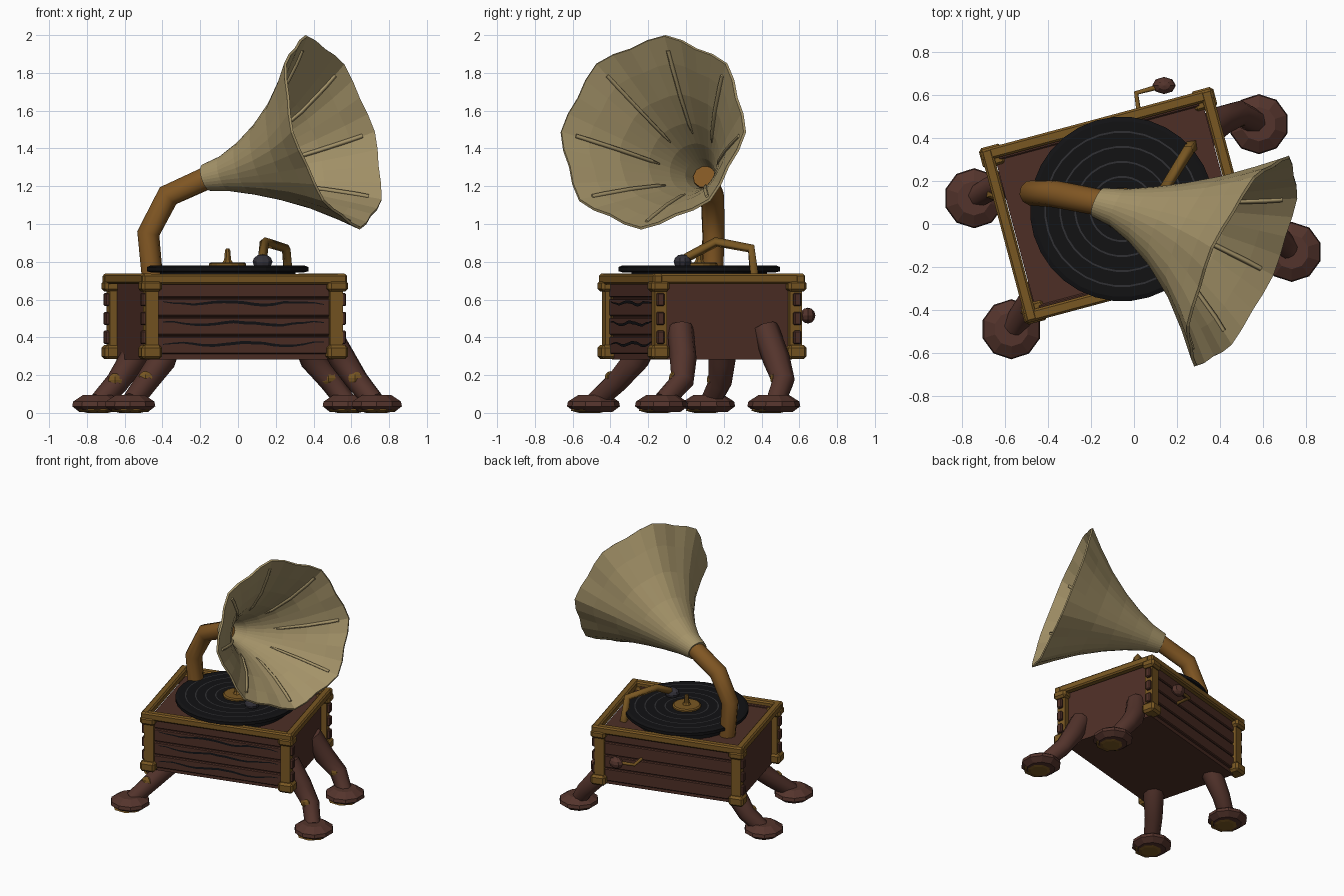
import bpy, bmesh, math, random
from mathutils import Matrix, Vector

cube = bpy.data.objects.get("Cube")
if cube:
    bpy.data.objects.remove(cube, do_unlink=True)
random.seed(4)


def material(name, rgb):
    m = bpy.data.materials.new(name)
    m.use_nodes = True
    m.diffuse_color = (*rgb, 1)
    m.node_tree.nodes["Principled BSDF"].inputs["Base Color"].default_value = (*rgb, 1)
    return m


HORN = material("tan_horn", (0.37, 0.29, 0.14))
GOLD = material("dark_gold", (0.19, 0.095, 0.016))
NECK = material("amber_brass", (0.22, 0.095, 0.017))
WOOD = material("dark_wood", (0.075, 0.028, 0.019))
LEG = material("red_wood", (0.088, 0.034, 0.025))
BLACK = material("black", (0.006, 0.006, 0.007))
GREY = material("groove_grey", (0.03, 0.03, 0.033))
STEEL = material("dark_steel", (0.034, 0.032, 0.042))

# The cabinet sits turned on its vertical axis
CABINET = Matrix.Translation((-0.07, 0.085, 0)) @ Matrix.Rotation(math.radians(15), 4, 'Z')


def add(name, mesh, mat):
    mesh.materials.clear()
    mesh.materials.append(mat)
    ob = bpy.data.objects.new(name, mesh)
    bpy.context.collection.objects.link(ob)
    return ob


def finish(name, bm, mat):
    bmesh.ops.recalc_face_normals(bm, faces=bm.faces)
    mesh = bpy.data.meshes.new(name)
    bm.to_mesh(mesh)
    bm.free()
    return add(name, mesh, mat)


def box(name, centre, size, mat, bevel=0):
    bm = bmesh.new()
    bmesh.ops.create_cube(bm, size=1, matrix=CABINET @ Matrix.Translation(centre) @ Matrix.Diagonal((*size, 1)))
    ob = finish(name, bm, mat)
    if bevel:
        mod = ob.modifiers.new("chamfer", 'BEVEL')
        mod.width, mod.segments = bevel, 1
    return ob


def lathe(name, profile, centre, segs, mat):
    bm = bmesh.new()
    rings = []
    for r, z in profile:
        rings.append([bm.verts.new(Vector(centre) + Vector((r * math.cos(a), r * math.sin(a), z)))
                      for a in (math.tau * (i + 0.5) / segs for i in range(segs))])
    for lo, hi in zip(rings, rings[1:]):
        for i in range(segs):
            j = (i + 1) % segs
            bm.faces.new((lo[i], lo[j], hi[j], hi[i]))
    if len(profile) > 2:
        bm.faces.new(rings[0])
        bm.faces.new(rings[-1])
    return finish(name, bm, mat)


def tube(name, points, radii, mat, sides=8):
    cu = bpy.data.curves.new(name + "_path", 'CURVE')
    cu.dimensions = '3D'
    cu.bevel_depth = 1
    cu.bevel_resolution = (sides - 4) // 2
    cu.use_fill_caps = True
    sp = cu.splines.new('POLY')
    sp.points.add(len(points) - 1)
    for p, co, r in zip(sp.points, points, radii):
        p.co = (*co, 1)
        p.radius = r
    tmp = bpy.data.objects.new(name + "_path", cu)
    bpy.context.collection.objects.link(tmp)
    dg = bpy.context.evaluated_depsgraph_get()
    mesh = bpy.data.meshes.new_from_object(tmp.evaluated_get(dg))
    bpy.data.objects.remove(tmp, do_unlink=True)
    return add(name, mesh, mat)


def blob(name, centre, size, mat, segs=10):
    bm = bmesh.new()
    bmesh.ops.create_uvsphere(bm, u_segments=segs, v_segments=6, radius=1,
                              matrix=Matrix.Translation(centre) @ Matrix.Diagonal((*size, 1)))
    return finish(name, bm, mat)


# Cabinet body, with slats front and back
box("cabinet_body", (0, 0, 0.487), (1.0, 0.72, 0.41), WOOD)
for side, label in ((-1, "front"), (1, "back")):
    for k in range(4):
        box(f"{label}_slat_{k}", (0, side * 0.365, 0.358 + k * 0.1), (0.97, 0.03, 0.094), WOOD, 0.006)
    for k in range(3):
        for end in (-1, 1):
            box(f"{label}_slat_end_{k}", (end * 0.545, side * 0.375, 0.4 + k * 0.1),
                (0.03, 0.04, 0.07), WOOD, 0.006)

# Jagged dark cracks along the front slats
for k in range(3):
    bm = bmesh.new()
    last = None
    n = 16
    for i in range(n + 1):
        x = -0.44 + 0.88 * i / n
        z = 0.365 + k * 0.108 + 0.008 * math.sin(i * 0.9 + k) + random.uniform(-0.004, 0.004)
        h = 0.008 * math.sin(math.pi * (0.1 + 0.8 * i / n))
        pair = [bm.verts.new(CABINET @ Vector((x, -0.383, z + s * h))) for s in (-1, 1)]
        if last:
            bm.faces.new((last[0], pair[0], pair[1], last[1]))
        last = pair
    finish(f"front_crack_{k}", bm, BLACK)

# Corner posts and blocks, top rails
for sx in (-1, 1):
    for sy in (-1, 1):
        box("corner_post", (sx * 0.505, sy * 0.37, 0.5), (0.07, 0.065, 0.4), GOLD)
        box("bottom_block", (sx * 0.51, sy * 0.375, 0.322), (0.11, 0.1, 0.075), GOLD, 0.015)
        box("top_block", (sx * 0.51, sy * 0.375, 0.672), (0.11, 0.1, 0.06), GOLD, 0.015)
    box("side_rail", (sx * 0.53, 0, 0.71), (0.055, 0.83, 0.055), GOLD, 0.01)
    box("long_rail", (0, sx * 0.39, 0.708), (1.12, 0.055, 0.055), GOLD, 0.01)

# Turntable, record, label and spindle
disc = (-0.055, 0.07, 0)
lathe("turntable", [(0.36, 0.685), (0.36, 0.75)], disc, 32, BLACK)
lathe("record", [(0.4, 0.742), (0.43, 0.75), (0.43, 0.772), (0.41, 0.78)], disc, 32, BLACK)
for r in (0.15, 0.22, 0.29, 0.36):
    lathe("record_groove", [(r - 0.004, 0.782), (r + 0.004, 0.782)], disc, 32, GREY)
lathe("record_label", [(0.1, 0.775), (0.1, 0.79), (0.09, 0.797)], disc, 16, GOLD)
lathe("spindle", [(0.035, 0.79), (0.02, 0.81), (0.015, 0.86), (0.01, 0.87)], disc, 8, GOLD)

# Tonearm and its head
tube("tonearm", [(0.27, 0.365, 0.69), (0.255, 0.345, 0.87), (0.14, 0.16, 0.905), (0.13, 0.0, 0.82)],
     [0.03, 0.028, 0.026, 0.024], GOLD, 4)
blob("tonearm_head", (0.13, -0.018, 0.8), (0.055, 0.047, 0.04), STEEL)

# Crank
tube("crank", [(0.03, 0.47, 0.52), (0.01, 0.61, 0.52), (0.1, 0.635, 0.52)], [0.012] * 3, GOLD, 6)
blob("crank_knob", (0.14, 0.645, 0.515), (0.055, 0.04, 0.042), LEG, 8)

# Bent neck
tube("neck", [(-0.45, 0.14, 0.68), (-0.475, 0.145, 0.95), (-0.37, 0.14, 1.15), (-0.15, 0.098, 1.25)],
     [0.056, 0.06, 0.063, 0.062], NECK, 10)

# Scalloped horn, flaring along a slightly sagging axis
START, MOUTH = Vector((-0.165, 0.10, 1.246)), Vector((0.505, -0.175, 1.487))
AIM = Vector((0.87, -0.39, 0.29)).normalized()
UP = (Vector((0, 0, 1)) - AIM * AIM.z).normalized()
SIDE = AIM.cross(UP)
FLARE = [(0, 0.066), (0.15, 0.09), (0.32, 0.14), (0.5, 0.21), (0.7, 0.31), (0.87, 0.42), (1, 0.515)]


def horn_point(t, angle, inset=0):
    for (t0, r0), (t1, r1) in zip(FLARE, FLARE[1:]):
        if t <= t1:
            r = r0 + (r1 - r0) * (t - t0) / (t1 - t0)
            break
    r = r * (1 + 0.035 * t * t * math.cos(8 * angle)) - inset
    sag = Vector((0, 0.03, -0.03)) * 4 * t * (1 - t)
    return START.lerp(MOUTH, t) + sag + (UP * math.cos(angle) + SIDE * math.sin(angle)) * r


bm = bmesh.new()
SEGS = 32
rings = [[bm.verts.new(horn_point(t, math.tau * i / SEGS)) for i in range(SEGS)] for t, _ in FLARE]
for lo, hi in zip(rings, rings[1:]):
    for i in range(SEGS):
        j = (i + 1) % SEGS
        bm.faces.new((lo[i], lo[j], hi[j], hi[i]))
horn = finish("horn", bm, HORN)
shell = horn.modifiers.new("thickness", 'SOLIDIFY')
shell.thickness, shell.offset = 0.014, 0

# Raised ribs inside the horn
for i in range(8):
    path = [horn_point(t, math.tau * i / 8, 0.012) for t in (0.42, 0.5, 0.7, 0.87, 0.94)]
    tube(f"horn_rib_{i}", path, [0.004, 0.01, 0.012, 0.013, 0.012], HORN, 4)

# Walking legs: hip, thigh, shin, ankle
LEGS = {
    "front_left_leg": [(0.46, -0.03, 0.45), (0.55, -0.015, 0.29), (0.63, -0.02, 0.17), (0.72, -0.12, 0.06)],
    "back_left_leg": [(0.33, 0.42, 0.45), (0.4, 0.48, 0.28), (0.49, 0.515, 0.17), (0.57, 0.475, 0.06)],
    "front_right_leg": [(-0.36, -0.2, 0.4), (-0.4, -0.265, 0.28), (-0.48, -0.36, 0.17), (-0.56, -0.48, 0.06)],
    "back_right_leg": [(-0.49, 0.19, 0.4), (-0.56, 0.19, 0.28), (-0.64, 0.18, 0.16), (-0.73, 0.13, 0.06)],
}
for name, path in LEGS.items():
    tube(name, path, [0.07, 0.072, 0.062, 0.055], LEG, 8)
    ankle, knee = Vector(path[3]), Vector(path[2])
    foot = Vector((ankle.x * 1.02, ankle.y - 0.01, 0))
    lathe(name + "_foot", [(0.1, 0.005), (0.14, 0.035), (0.135, 0.06), (0.08, 0.095)], foot, 10, LEG)
    lathe(name + "_sole", [(0.06, 0), (0.11, 0.012), (0.1, 0.02)], foot + Vector((0, -0.02, 0)), 8, GOLD)
    blob(name + "_knee_plate", knee + Vector((-0.01, -0.042, 0.015)), (0.042, 0.028, 0.036), GOLD, 6)
